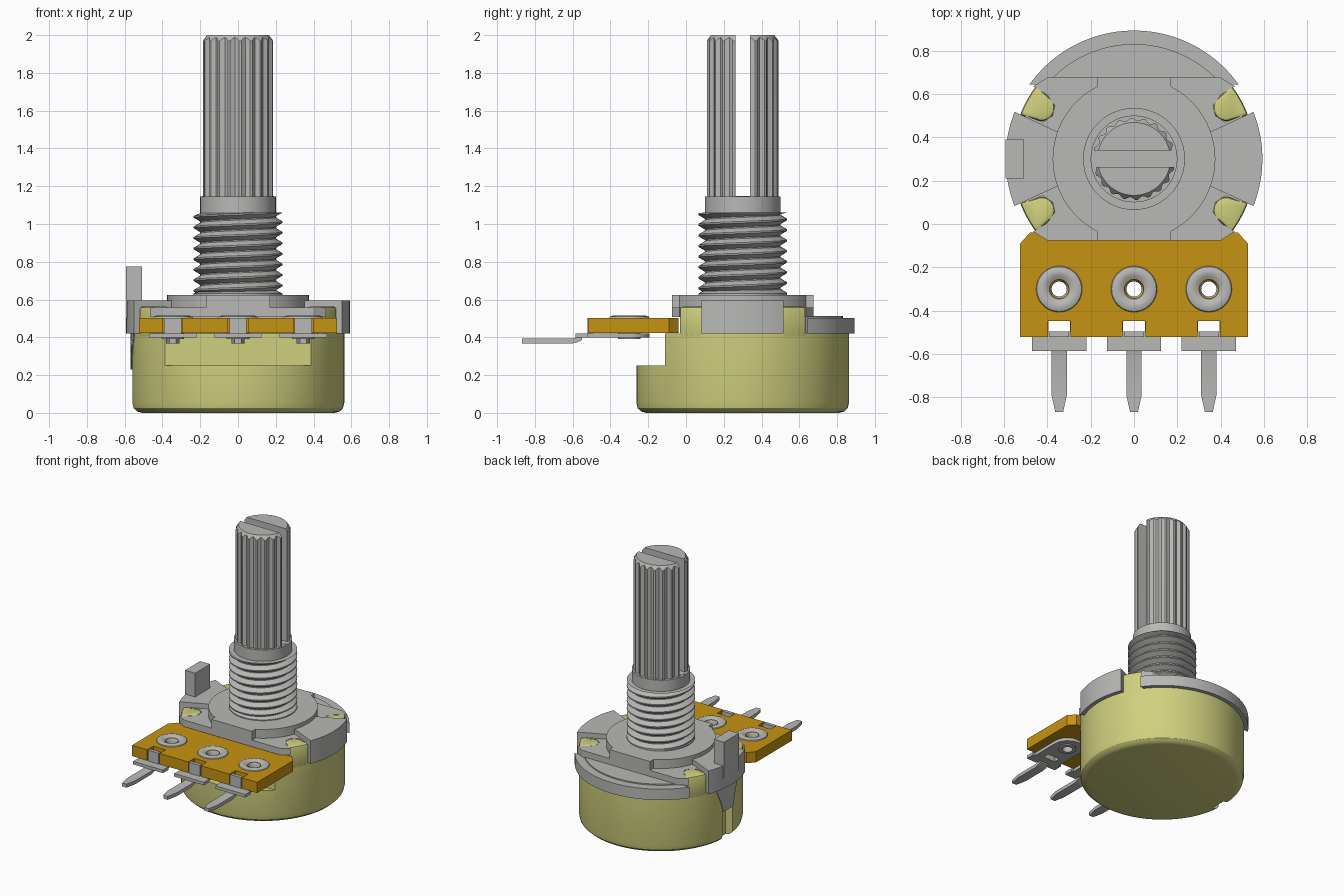
import bpy, bmesh
from math import sin, cos, pi, radians

cube = bpy.data.objects.get("Cube")
if cube:
    bpy.data.objects.remove(cube, do_unlink=True)

CY = 0.3          # y of the shaft axis
PINS = (-0.345, 0, 0.345)
made = []


def material(name, r, g, b):
    m = bpy.data.materials.new(name)
    m.use_nodes = True
    m.diffuse_color = (r, g, b, 1)
    bsdf = next(n for n in m.node_tree.nodes if n.type == 'BSDF_PRINCIPLED')
    bsdf.inputs["Base Color"].default_value = (r, g, b, 1)
    return m


STEEL = material("steel grey", 0.48, 0.48, 0.47)
BRASS = material("pale yellow metal", 0.63, 0.63, 0.21)
BOARD = material("amber board", 0.565, 0.296, 0.006)


def finish(name, bm, mat):
    bmesh.ops.recalc_face_normals(bm, faces=bm.faces)
    mesh = bpy.data.meshes.new(name)
    bm.to_mesh(mesh)
    bm.free()
    mesh.materials.append(mat)
    ob = bpy.data.objects.new(name, mesh)
    bpy.context.collection.objects.link(ob)
    made.append(ob)
    return ob


def loft(name, rings, mat, caps=True, loop=False):
    """Skin equal rings of points, with end caps or closed into a loop."""
    bm = bmesh.new()
    vs = [[bm.verts.new(p) for p in ring] for ring in rings]
    n = len(vs[0])
    pairs = list(zip(vs, vs[1:])) + ([(vs[-1], vs[0])] if loop else [])
    for a, b in pairs:
        for i in range(n):
            j = (i + 1) % n
            bm.faces.new((a[i], a[j], b[j], b[i]))
    if caps and not loop:
        bm.faces.new(vs[0][::-1])
        bm.faces.new(vs[-1])
    return finish(name, bm, mat)


def prism(name, pts, z0, z1, mat):
    return loft(name, [[(x, y, z) for x, y in pts] for z in (z0, z1)], mat)


def box(name, x0, x1, y0, y1, z0, z1, mat):
    return prism(name, [(x0, y0), (x1, y0), (x1, y1), (x0, y1)], z0, z1, mat)


def arc(r, a0, a1, n=16, cx=0.0, cy=CY):
    angles = [radians(a0 + (a1 - a0) * i / n) for i in range(n + 1)]
    return [(cx + r * cos(a), cy + r * sin(a)) for a in angles]


def lathe(name, profile, mat, cx=0.0, cy=CY, n=64, loop=False):
    rings = [[(x, y, z) for x, y in arc(r, 0, 360, n, cx, cy)[:-1]] for r, z in profile]
    return loft(name, rings, mat, loop=loop)


def apply(ob, mod):
    bpy.context.view_layer.objects.active = ob
    bpy.ops.object.modifier_apply(modifier=mod.name)


def cut(ob, *cutters):
    for c in cutters:
        mod = ob.modifiers.new("cut", 'BOOLEAN')
        mod.operation, mod.solver, mod.object = 'DIFFERENCE', 'EXACT', c
        apply(ob, mod)
        made.remove(c)
        bpy.data.objects.remove(c, do_unlink=True)


# Round can with a front step and a side slot
can = lathe("can", [(0.51, 0), (0.537, 0.007), (0.556, 0.025), (0.563, 0.055),
                    (0.563, 0.42)], BRASS, n=96)
cut(can, box("step_cutter", -1, 1, -1, -0.11, 0.25, 1, BRASS),
    box("slot_cutter", -1, -0.5, CY - 0.06, CY + 0.06, -1, 0.24, BRASS))

# Folded can tabs, one in each corner
for sx in (1, -1):
    for sy in (1, -1):
        pts = arc(0.563, 21, 37, 8) + arc(0.06, 119, 299, 10, 0.425, CY + 0.235)
        pts = [(sx * x, CY + sy * (y - CY)) for x, y in pts]
        tab = prism("can_tab", pts, 0.39, 0.562, BRASS)
        mod = tab.modifiers.new("round", 'BEVEL')
        mod.width, mod.segments = 0.015, 2
        mod.limit_method, mod.angle_limit = 'ANGLE', radians(60)
        apply(tab, mod)

# Cover: filler, octagonal plate, back rim, raised disc
prism("cover_base", arc(0.53, -38, 218, 64), 0.415, 0.512, STEEL)
quarter = [(0.52, 0.13), (0.5, 0.2), (0.42, 0.17), (0.375, 0.2), (0.365, 0.245),
           (0.4, 0.295), (0.465, 0.335), (0.4, 0.375)]
half = quarter + [(-x, y) for x, y in quarter[::-1]]
outline = half + [(x, -y) for x, y in half[::-1]]
prism("cover_plate", [(x, CY + y) for x, y in outline], 0.508, 0.558, STEEL)
prism("back_rim", arc(0.592, 35.5, 144.5, 48), 0.42, 0.503, STEEL)
top = arc(0.375, -63, 63, 32) + [(0.17, CY + 0.375), (-0.17, CY + 0.375)]
top += arc(0.375, 117, 243, 32) + [(-0.17, CY - 0.375), (0.17, CY - 0.375)]
prism("raised_disc", top, 0.51, 0.625, STEEL)

# Side ears, locating post and the tongue in the can slot
for s in (1, -1):
    pts = [(0.34, CY - 0.12)] + arc(0.592, -21.5, 21.5) + [(0.34, CY + 0.12)]
    prism("side_ear", [(s * x, y) for x, y in pts], 0.42, 0.595, STEEL)
box("locating_post", -0.592, -0.507, 0.21, 0.39, 0.5, 0.775, STEEL)
tongue = []
for z, a in ((0.23, 6), (0.3, 8), (0.43, 14)):
    ring = arc(0.568, 180 - a, 180 + a, 8) + arc(0.51, 180 + a, 180 - a, 8)
    tongue.append([(x, y, z) for x, y in ring])
loft("slot_tongue", tongue, STEEL)

# Threaded bushing: core plus a helical ridge
lathe("bushing", [(0.2, 0.6), (0.2, 1.145)], STEEL)
lathe("bushing_foot", [(0.235, 0.62), (0.235, 0.632), (0.2, 0.65)], STEEL)
N, TURNS, PITCH, Z0, Z1 = 48, 9, 0.056, 0.625, 1.06
bm = bmesh.new()
ridge = []
for i in range(N * TURNS + 1):
    a, z = 2 * pi * i / N, 0.59 + PITCH * i / N
    row = []
    for r, dz in ((0.195, 0), (0.235, 0.024), (0.235, 0.032), (0.195, PITCH)):
        zz = min(max(z + dz, Z0), Z1)
        row.append(bm.verts.new((r * cos(a), CY + r * sin(a), zz)))
    ridge.append(row)
for a, b in zip(ridge, ridge[1:]):
    for k in range(3):
        bm.faces.new((a[k], b[k], b[k + 1], a[k + 1]))
bmesh.ops.dissolve_degenerate(bm, dist=1e-5, edges=bm.edges)
finish("bushing_thread", bm, STEEL)

# Splined shaft with a chamfered top and a cross slot
TEETH = 20
radii = [0.19, 0.19, 0.181, 0.176, 0.181]
rings = [[], [], []]
for i in range(TEETH * 5):
    a, r = 2 * pi * (i + 0.5) / (TEETH * 5), radii[i % 5]
    for ring, rr, z in zip(rings, (r, r, 0.168), (1.1, 1.97 + (0.19 - r) * 1.3, 2)):
        ring.append((rr * cos(a), CY + rr * sin(a), z))
shaft = loft("splined_shaft", rings, STEEL)
cut(shaft, box("shaft_slot_cutter", -1, 1, CY - 0.038, CY + 0.038, 1.147, 3, STEEL))

# Terminal board with rivet holes and front notches
board = prism("terminal_board", [(-0.525, -0.52), (0.525, -0.52), (0.525, -0.09),
              (0.48, -0.04), (-0.48, -0.04), (-0.525, -0.09)], 0.422, 0.503, BOARD)
for x in PINS:
    cut(board, box("notch_cutter", x - 0.052, x + 0.052, -0.6, -0.447, 0.3, 0.6, BOARD),
        lathe("hole_cutter", [(0.045, 0.3), (0.045, 0.6)], BOARD, x, -0.3, 24))

# Rivets, straps, clips and pins
for x in PINS:
    lathe("rivet", [(0.108, 0.5), (0.103, 0.509), (0.085, 0.516), (0.065, 0.513),
                    (0.045, 0.5), (0.035, 0.475), (0.035, 0.39), (0.06, 0.39),
                    (0.06, 0.5)], STEEL, x, -0.3, 40, loop=True)
    outline = [(x - 0.125, -0.585), (x + 0.125, -0.585), (x + 0.125, -0.52),
               (x + 0.108, -0.52)] + arc(0.108, 0, 180, 20, x, -0.3)
    outline += [(x - 0.108, -0.52), (x - 0.125, -0.52)]
    strap = prism("terminal_strap", outline, 0.398, 0.421, STEEL)
    cut(strap, box("window_cutter", x - 0.05, x + 0.05, -0.495, -0.447, 0.3, 0.6, STEEL),
        lathe("hole_cutter", [(0.04, 0.3), (0.04, 0.6)], STEEL, x, -0.3, 24))
    box("strap_clip", x - 0.046, x + 0.046, -0.522, -0.496, 0.4, 0.503, STEEL)
    path = [(-0.55, 0.4, 0.035), (-0.575, 0.388, 0.035), (-0.6, 0.382, 0.035),
            (-0.79, 0.382, 0.035), (-0.868, 0.382, 0.018)]
    loft("terminal_pin", [[(x - w, y, z - 0.014), (x + w, y, z - 0.014),
                           (x + w, y, z + 0.012), (x - w, y, z + 0.012)]
                          for y, z, w in path], STEEL)

# Smooth the round surfaces and keep hard edges
bpy.ops.object.select_all(action='DESELECT')
for ob in made:
    ob.select_set(True)
bpy.context.view_layer.objects.active = made[0]
bpy.ops.object.shade_smooth_by_angle(angle=radians(30))
